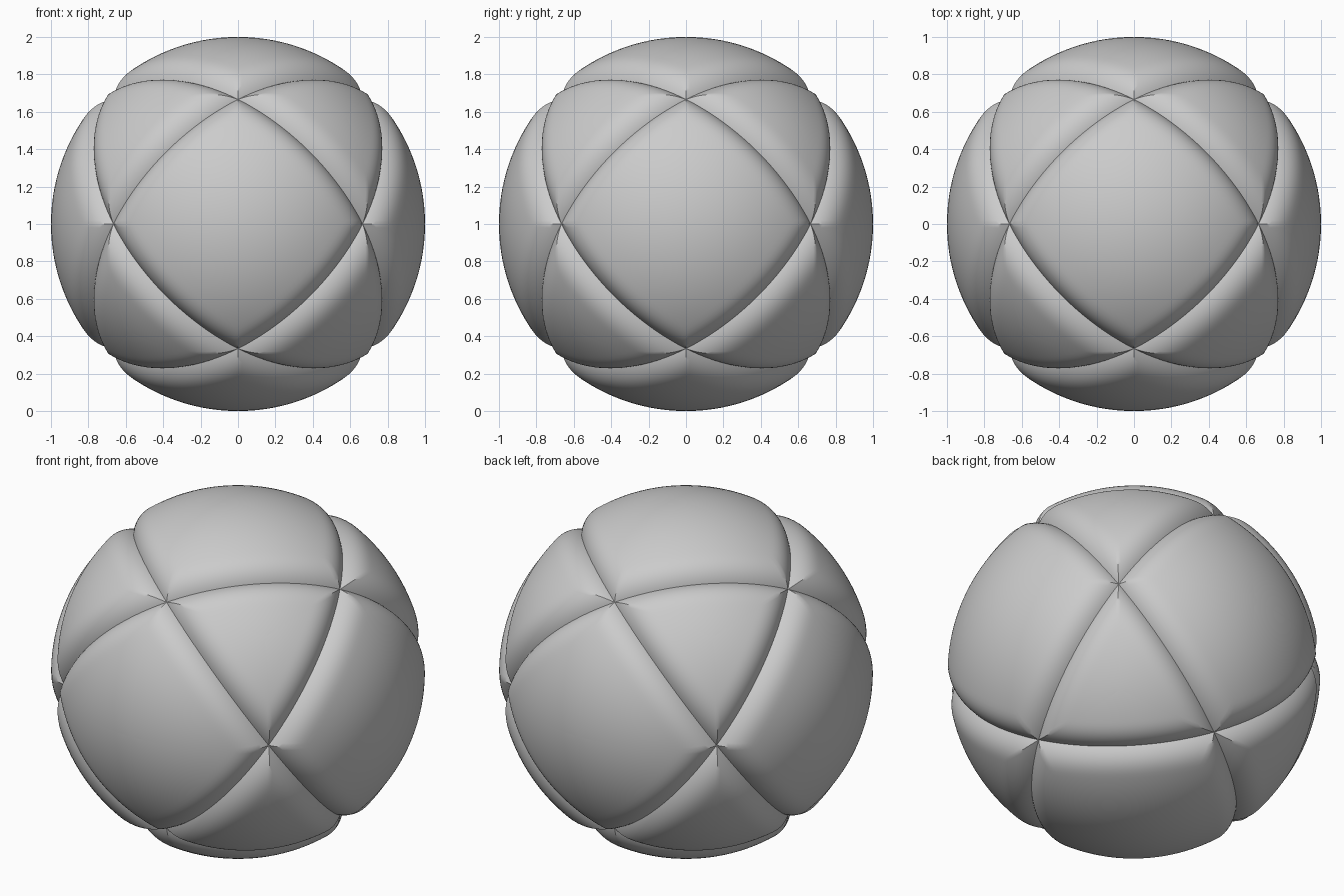
import bpy, bmesh
from itertools import combinations, product
from mathutils import Vector

if "Cube" in bpy.data.objects:
    bpy.data.objects.remove(bpy.data.objects["Cube"])

RADIUS, DEPTH, WIDTH, POWER = 1.0, 0.058, 0.16, 2.5
ALONG, INWARD = 32, 24

# Four great-circle seams divide the ball into 6 square and 8 triangular panels
signs = list(product((-1, 1), repeat=3))
seams = [Vector(s).normalized() for s in signs if s[0] > 0]
corners = [Vector(p).normalized() for p in product((-1, 0, 1), repeat=3)
           if sum(map(abs, p)) == 2]
centres = [Vector(s).normalized() for s in signs]
for axis in range(3):
    for sign in (-1, 1):
        v = Vector((0, 0, 0))
        v[axis] = sign
        centres.append(v)


def surface(direction):
    """Ball surface, rounded down into a groove near the closest seam."""
    p = direction.normalized()
    d = min(abs(p.dot(n)) for n in seams)
    drop = DEPTH * max(0.0, 1 - d / WIDTH) ** POWER
    return p * (RADIUS - drop) + Vector((0, 0, RADIUS))


bm = bmesh.new()


def wedge(a, b, centre):
    """Part of a panel between one seam edge and the panel centre."""
    rows = []
    for j in range(INWARD):
        s = (j / INWARD) ** 1.6
        rows.append([bm.verts.new(surface(
            a.lerp(b, i / ALONG).normalized().lerp(centre, s)))
            for i in range(ALONG + 1)])
    for r0, r1 in zip(rows, rows[1:]):
        for i in range(ALONG):
            bm.faces.new((r0[i], r0[i + 1], r1[i + 1], r1[i]))
    tip = bm.verts.new(surface(centre))
    for i in range(ALONG):
        bm.faces.new((rows[-1][i], rows[-1][i + 1], tip))


# Panels
for c in centres:
    top = max(v.dot(c) for v in corners)
    ring = [v for v in corners if v.dot(c) > top - 0.01]
    for a, b in combinations(ring, 2):
        if a.dot(b) > 0.4:
            wedge(a, b, c)

bmesh.ops.remove_doubles(bm, verts=bm.verts, dist=1e-5)
bmesh.ops.recalc_face_normals(bm, faces=bm.faces)
mesh = bpy.data.meshes.new("grooved_ball")
bm.to_mesh(mesh)
bm.free()

# Smooth panels with crisp seams
ball = bpy.data.objects.new("grooved_ball", mesh)
bpy.context.collection.objects.link(ball)
bpy.context.view_layer.objects.active = ball
ball.select_set(True)
bpy.ops.object.shade_smooth_by_angle(angle=0.6)
